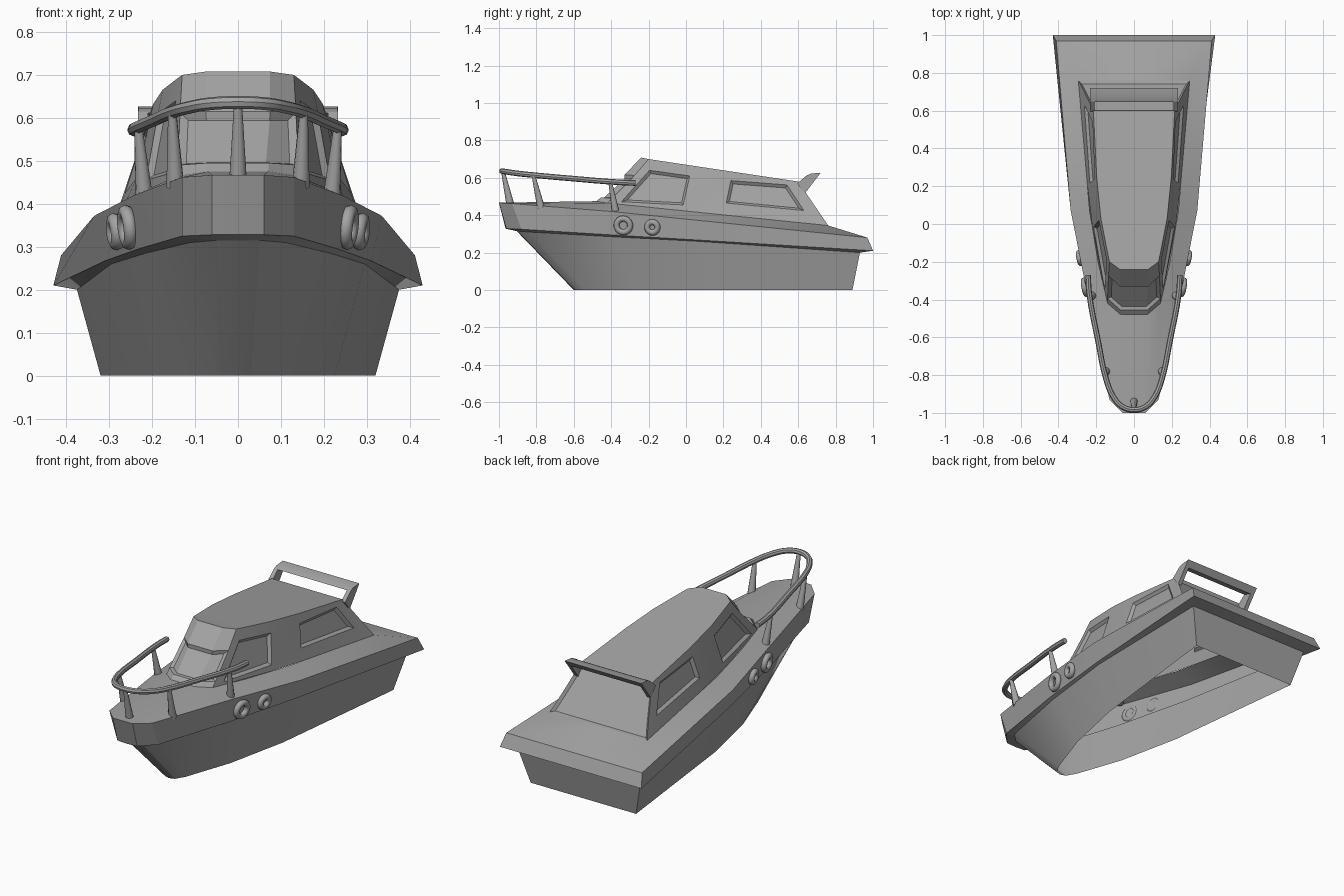
import bpy, bmesh, math
from mathutils import Vector

old = bpy.data.objects.get("Cube")
if old:
    bpy.data.objects.remove(old, do_unlink=True)

grey = bpy.data.materials.new("plain_grey")
grey.use_nodes = True
COLOUR = (0.37, 0.37, 0.37, 1)
grey.diffuse_color = COLOUR
grey.node_tree.nodes["Principled BSDF"].inputs["Base Color"].default_value = COLOUR


def finish(ob, angle=30):
    ob.data.materials.clear()
    ob.data.materials.append(grey)
    bpy.ops.object.select_all(action='DESELECT')
    ob.select_set(True)
    bpy.context.view_layer.objects.active = ob
    bpy.ops.object.shade_smooth_by_angle(angle=math.radians(angle))
    return ob


def add_mesh(name, bm, angle=30):
    bmesh.ops.recalc_face_normals(bm, faces=bm.faces[:])
    me = bpy.data.meshes.new(name)
    bm.to_mesh(me)
    bm.free()
    ob = bpy.data.objects.new(name, me)
    bpy.context.collection.objects.link(ob)
    return finish(ob, angle)


def lerp(table, y):
    """Piecewise linear lookup in (y, value) pairs."""
    if y <= table[0][0]:
        return table[0][1]
    for (a, p), (b, q) in zip(table, table[1:]):
        if y <= b:
            return p + (q - p) * (y - a) / (b - a)
    return table[-1][1]


# Hull and deck: half outlines from bow centre to stern centre, lofted upward
hull_bottom = [(0, -.6, 0), (.03, -.59, 0), (.06, -.54, 0), (.15, -.28, 0),
               (.225, .07, 0), (.32, .89, 0), (0, .89, 0)]
hull_top = [(0, -.905, .315), (.05, -.9, .315), (.11, -.84, .31), (.215, -.4, .285),
            (.295, .07, .26), (.375, .93, .2), (0, .93, .2)]
band_bottom = [(0, -.965, .328), (.06, -.96, .328), (.13, -.88, .325), (.232, -.4, .295),
               (.31, .07, .267), (.43, 1, .21), (0, 1, .21)]
sheer = [(0, -1, .467), (.06, -1, .467), (.13, -.93, .462), (.242, -.4, .42),
         (.335, .07, .372), (.412, .97, .28), (0, .97, .28)]
cabin_foot = [(0, -.48, .475), (.07, -.48, .475), (.14, -.42, .465), (.19, -.2, .443),
              (.235, .07, .415), (.295, .76, .345), (0, .76, .345)]


def loft(name, rings):
    bm = bmesh.new()
    rows = []
    for half in rings:
        ring = half + [(-x, y, z) for x, y, z in half[-2:0:-1]]
        rows.append([bm.verts.new(p) for p in ring])
    for a, b in zip(rows, rows[1:]):
        n = len(a)
        for i in range(n):
            bm.faces.new((a[i], a[(i + 1) % n], b[(i + 1) % n], b[i]))
    return add_mesh(name, bm, 28)


loft("hull", [hull_bottom, hull_top, band_bottom])
loft("deck", [band_bottom, sheer, cabin_foot])

# Cabin: columns of (y, z) at foot, sill, window top and roof
foot_x = [(p[1], p[0]) for p in cabin_foot[2:6]]
foot_z = [(p[1], p[2]) for p in cabin_foot[2:6]]
roof_x = [(-.2, .13), (0, .172), (.2, .195), (.6, .215)]
roof_z = [(-.2, .7), (.6, .58)]


def wall(y, z):
    zb, zt = lerp(foot_z, y), lerp(roof_z, y)
    t = min(max((z - zb) / (zt - zb), 0), 1)
    xb, xt = lerp(foot_x, y), lerp(roof_x, y)
    return (xb + (xt - xb) * t, y, z)


def side_column(sill, head, roof_y):
    y = sill[0]
    return [wall(y, lerp(foot_z, y)), wall(*sill), wall(*head),
            wall(roof_y, lerp(roof_z, roof_y))]


columns = [
    [(.07, -.48, .475), (.072, -.455, .495), (.075, -.33, .615), (.075, -.24, .708)],
    [(.14, -.42, .465), (.14, -.395, .49), (.135, -.275, .613), (.13, -.2, .7)],
    side_column((-.345, .472), (-.195, .64), -.15),
    side_column((-.015, .455), (.02, .61), .03),
    side_column((.215, .465), (.24, .585), .25),
    side_column((.63, .425), (.54, .562), .53),
    [(.295, .76, .345), wall(.709, .42), wall(.617, .555), (.215, .6, .58)],
]
bm = bmesh.new()
strip = columns + [[(-x, y, z) for x, y, z in c] for c in reversed(columns)]
grid = [[bm.verts.new(p) for p in c] for c in strip]
n = len(grid)
cell = {}
for i in range(n):
    a, b = grid[i], grid[(i + 1) % n]
    for r in range(3):
        cell[i, r] = bm.faces.new((a[r], b[r], b[r + 1], a[r + 1]))
for k in range(len(columns) - 1):
    bm.faces.new((grid[k][3], grid[k + 1][3], grid[n - 2 - k][3], grid[n - 1 - k][3]))
bmesh.ops.recalc_face_normals(bm, faces=bm.faces[:])
# Recessed panes: windscreen, side windows and back panel
panes = [[(n - 2, 1), (n - 1, 1), (0, 1)], [(6, 0), (6, 1), (6, 2)],
         [(2, 1)], [(4, 1)], [(8, 1)], [(10, 1)]]
for keys in panes:
    bmesh.ops.inset_region(bm, faces=[cell[k] for k in keys], thickness=.014,
                           depth=-.014, use_even_offset=True, use_boundary=True)
add_mesh("cabin", bm, 25)


# Rear arch: two legs and a top bar
def prism(name, profile, x0, x1):
    bm = bmesh.new()
    a, b = ([bm.verts.new((x, y, z)) for y, z in profile] for x in (x0, x1))
    bm.faces.new(a)
    bm.faces.new(b[::-1])
    m = len(a)
    for i in range(m):
        bm.faces.new((a[i], b[i], b[(i + 1) % m], a[(i + 1) % m]))
    return add_mesh(name, bm)


prism("arch_bar", [(.645, .612), (.665, .622), (.72, .627), (.695, .595)], -.232, .232)
for s, side in ((1, "left"), (-1, "right")):
    prism(side + "_arch_leg", [(.595, .57), (.648, .615), (.72, .627), (.635, .515)],
          s * .21, s * .233)

# Bow rail: a smooth tube around the foredeck
half_rail = [(.243, -.27, .572), (.238, -.36, .576), (.19, -.62, .597), (.148, -.82, .615),
             (.115, -.905, .624), (.065, -.965, .633)]
path = half_rail + [(0, -.984, .636)] + [(-x, y, z) for x, y, z in reversed(half_rail)]
curve = bpy.data.curves.new("bow_rail", 'CURVE')
curve.dimensions = '3D'
curve.bevel_depth = .015
curve.bevel_resolution = 2
curve.resolution_u = 4
curve.use_fill_caps = True
spline = curve.splines.new('BEZIER')
spline.bezier_points.add(len(path) - 1)
for point, co in zip(spline.bezier_points, path):
    point.co = co
    point.handle_left_type = point.handle_right_type = 'AUTO'
rail = bpy.data.objects.new("bow_rail", curve)
bpy.context.collection.objects.link(rail)
bpy.ops.object.select_all(action='DESELECT')
rail.select_set(True)
bpy.context.view_layer.objects.active = rail
bpy.ops.object.convert(target='MESH')
finish(bpy.context.object, 40)


# Tapered rail posts
def post(name, foot, head):
    foot, head = Vector(foot), Vector(head)
    axis = head - foot
    bpy.ops.mesh.primitive_cone_add(vertices=10, radius1=.021, radius2=.01,
                                    depth=axis.length, location=(foot + head) / 2)
    ob = bpy.context.object
    ob.name = name
    ob.rotation_euler = axis.to_track_quat('Z', 'Y').to_euler()
    finish(ob, 40)


post("bow_post", (0, -.94, .46), (0, -.978, .63))
for s, side in ((1, "left"), (-1, "right")):
    post(side + "_front_post", (s * .146, -.775, .44), (s * .153, -.815, .61))
    post(side + "_rear_post", (s * .218, -.375, .41), (s * .232, -.405, .575))
    # Round fenders on the hull band
    for name, x, y, z, r in (("front_fender", .258, -.335, .345, .037),
                             ("rear_fender", .286, -.18, .335, .028)):
        bpy.ops.mesh.primitive_torus_add(major_radius=r, minor_radius=.016,
                                         major_segments=20, minor_segments=8,
                                         location=(s * x, y, z))
        ob = bpy.context.object
        ob.name = side + "_" + name
        ob.rotation_euler = Vector((s, -.19, -.12)).to_track_quat('Z', 'Y').to_euler()
        finish(ob, 50)
